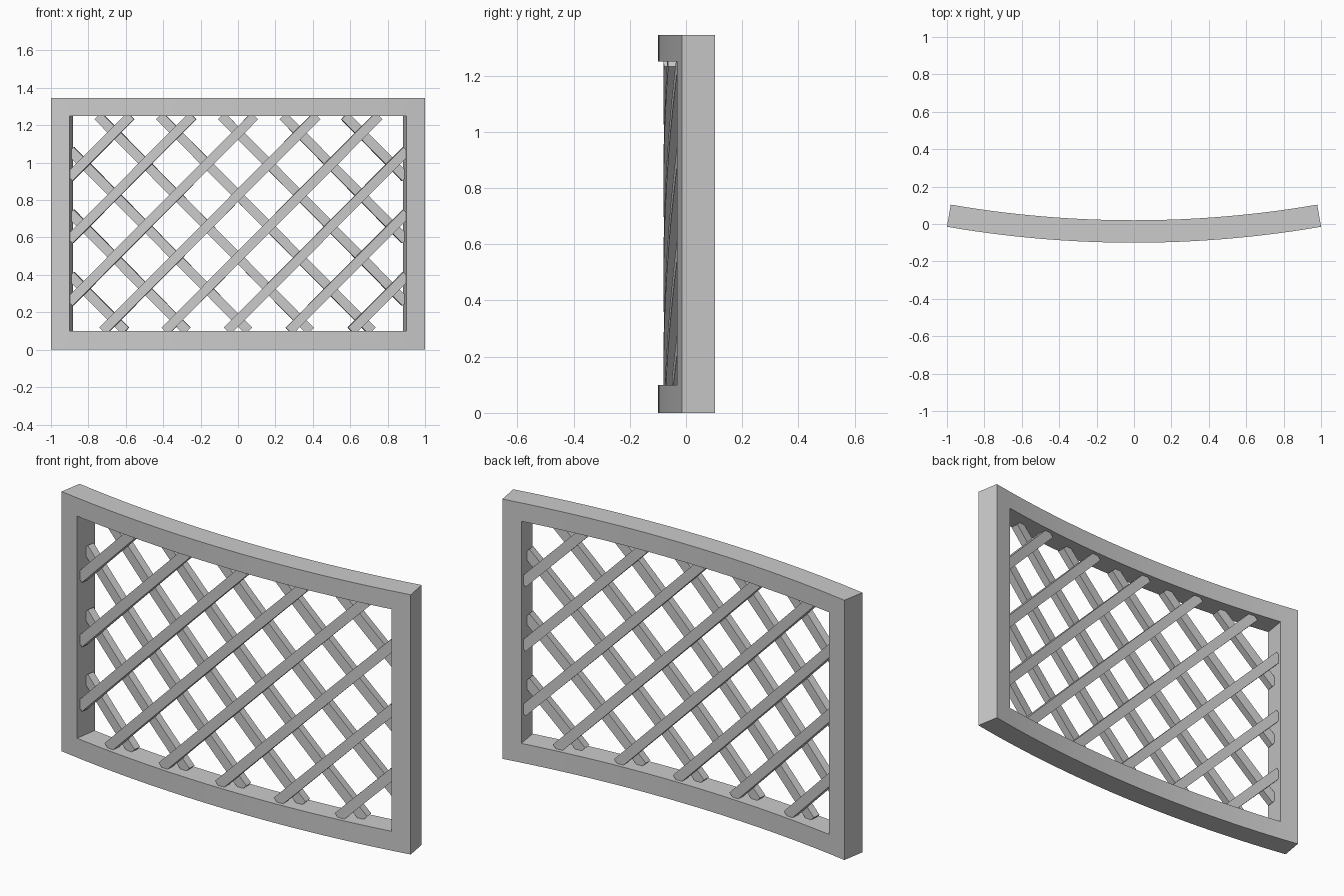
import bpy, bmesh, math

if "Cube" in bpy.data.objects:
    bpy.data.objects.remove(bpy.data.objects["Cube"])

R = 5.92              # radius of the curved front surface
CENTRE_Y = R - 0.1    # centre of curvature
HEIGHT = 1.345
X_IN, Z_LOW, Z_HIGH = 0.9, 0.1, 1.25   # opening bounds

paint = bpy.data.materials.new("light_grey")
paint.diffuse_color = (0.6, 0.6, 0.6, 1)
paint.use_nodes = True
paint.node_tree.nodes["Principled BSDF"].inputs["Base Color"].default_value = paint.diffuse_color


def bend(s, z, depth):
    """Wrap a flat panel point onto the arc; depth is measured from the front."""
    a = math.asin(s / R)
    r = R - depth
    return (r * math.sin(a), CENTRE_Y - r * math.cos(a), z)


def curved_solid(name, quads, d0, d1):
    """Turn flat (s, z) quads into a bent solid between two depths."""
    bm = bmesh.new()
    front, back = {}, {}

    def key(p):
        return (round(p[0], 5), round(p[1], 5))

    for q in quads:
        for p in map(key, q):
            if p not in front:
                front[p] = bm.verts.new(bend(*p, d0))
                back[p] = bm.verts.new(bend(*p, d1))
    count = {}
    for q in quads:
        k = [key(p) for p in q]
        bm.faces.new([front[p] for p in k])
        bm.faces.new([back[p] for p in reversed(k)])
        for a, b in zip(k, k[1:] + k[:1]):
            e = frozenset((a, b))
            count[e] = None if e in count else (a, b)
    # side walls on the outline
    for pair in count.values():
        if pair:
            a, b = pair
            bm.faces.new((front[b], front[a], back[a], back[b]))
    bmesh.ops.recalc_face_normals(bm, faces=bm.faces)
    me = bpy.data.meshes.new(name)
    bm.to_mesh(me)
    bm.free()
    me.materials.append(paint)
    ob = bpy.data.objects.new(name, me)
    bpy.context.collection.objects.link(ob)
    bpy.ops.object.select_all(action='DESELECT')
    ob.select_set(True)
    bpy.context.view_layer.objects.active = ob
    bpy.ops.object.shade_smooth_by_angle(angle=math.radians(30))


# frame: all cells of a grid except the opening
N = 32
cols = [-1] + [-X_IN + 2 * X_IN * i / N for i in range(N + 1)] + [1]
rows = [0, Z_LOW, Z_HIGH, HEIGHT]
cells = []
for i in range(len(cols) - 1):
    for j in range(3):
        if j == 1 and 0 < i < len(cols) - 2:
            continue
        a, b, c, d = cols[i], cols[i + 1], rows[j], rows[j + 1]
        cells.append([(a, c), (b, c), (b, d), (a, d)])
curved_solid("frame", cells, 0, 0.12)


def slat(name, c, side, d0, d1):
    """45 degree slat on the line side * s - z = c, square cut at the opening."""
    reach = X_IN + 0.006
    t0 = max(-reach, c + Z_LOW)
    t1 = min(reach, c + Z_HIGH)
    h = 0.0255 / math.sqrt(2)
    n = max(3, round((t1 - t0) * 14))
    pts = [t0 + (t1 - t0) * i / n for i in range(n + 1)]
    quads = []
    for a, b in zip(pts, pts[1:]):
        q = [(a + h, a - c - h), (b + h, b - c - h),
             (b - h, b - c + h), (a - h, a - c + h)]
        quads.append([(side * s, z) for s, z in q])
    curved_solid(name, quads, d0, d1)


# lattice: rising slats in front, mirrored falling slats behind
for k in range(8):
    offset = -1.827 + 0.3337 * k
    slat(f"front_slat_{k + 1}", offset, 1, 0.02, 0.06)
    slat(f"back_slat_{k + 1}", offset, -1, 0.06, 0.10)
